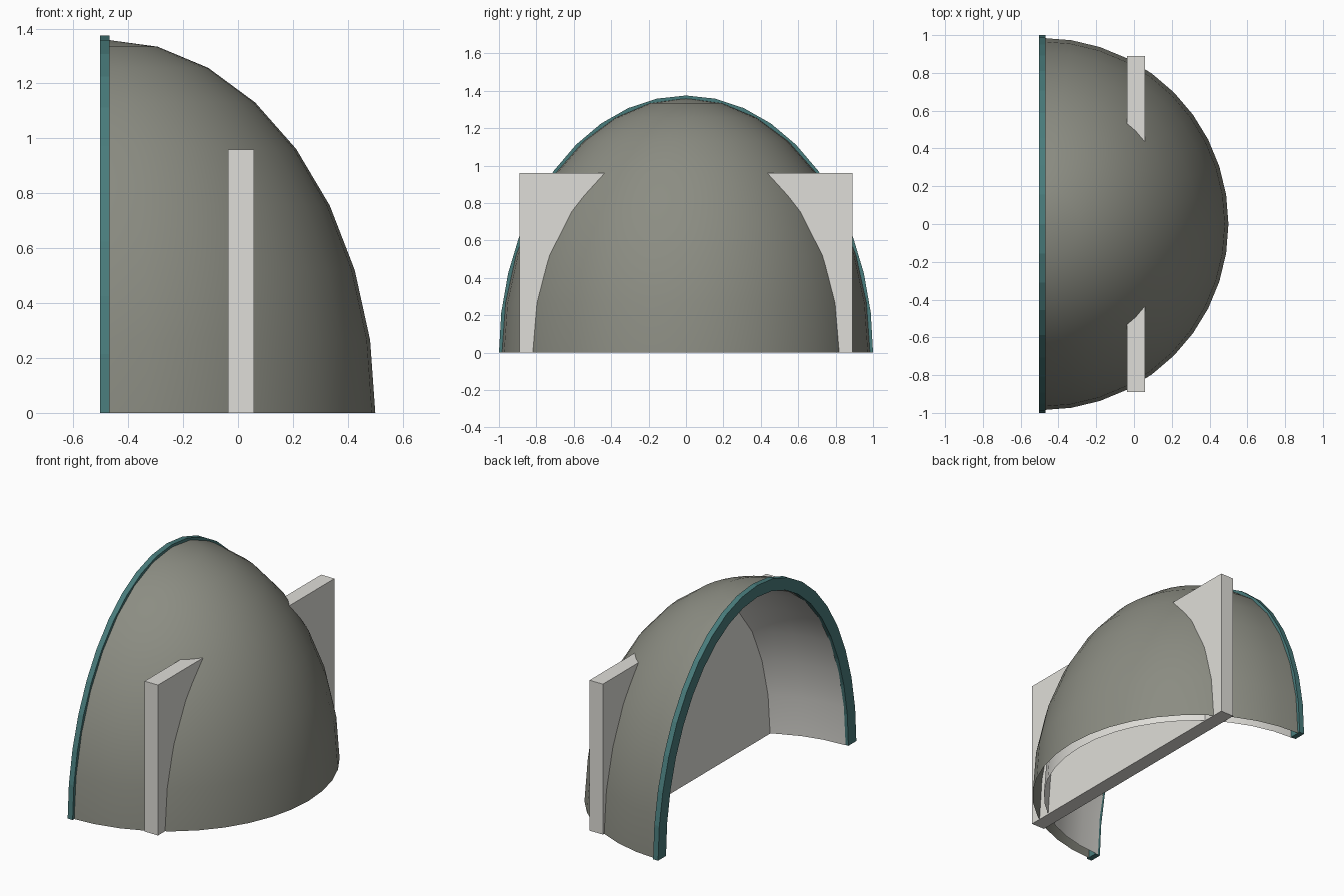
import bpy, bmesh, math

cube = bpy.data.objects.get("Cube")
if cube:
    bpy.data.objects.remove(cube, do_unlink=True)


def material(name, rgb):
    mat = bpy.data.materials.new(name)
    mat.use_nodes = True
    color = (*rgb, 1.0)
    mat.diffuse_color = color
    mat.node_tree.nodes["Principled BSDF"].inputs["Base Color"].default_value = color
    return mat


stone = material("warm grey", (0.26, 0.265, 0.225))
pale = material("pale grey", (0.74, 0.73, 0.69))
teal = material("teal", (0.066, 0.20, 0.20))


def add_object(name, bm, mat, smooth=False):
    mesh = bpy.data.meshes.new(name)
    for face in bm.faces:
        face.smooth = smooth
    bm.to_mesh(mesh)
    bm.free()
    mesh.materials.append(mat)
    obj = bpy.data.objects.new(name, mesh)
    bpy.context.collection.objects.link(obj)
    return obj


def quarter_shell(name, radius, height, mat, inward=False):
    """Quarter of a stretched sphere, open below and at its -x side."""
    bm = bmesh.new()
    bmesh.ops.create_uvsphere(bm, u_segments=40, v_segments=16, radius=1)
    outside = [v for v in bm.verts if v.co.x < -0.001 or v.co.z < -0.001]
    bmesh.ops.delete(bm, geom=outside, context='VERTS')
    for v in bm.verts:
        v.co = (v.co.x * radius - 0.485, v.co.y * radius, v.co.z * height)
    if inward:
        bmesh.ops.reverse_faces(bm, faces=bm.faces)
    return add_object(name, bm, mat, smooth=True)


# Dome skins
quarter_shell("outer_shell", 0.985, 1.36, stone)
quarter_shell("inner_shell", 0.917, 1.295, pale, inward=True)

# Arched rim around the opening
bm = bmesh.new()
steps = 20
sections = []
for i in range(steps + 1):
    a = math.pi * i / steps
    corners = [(-0.503, 1.0, 1.375), (-0.468, 1.0, 1.375),
               (-0.468, 0.92, 1.30), (-0.503, 0.92, 1.30)]
    sections.append([bm.verts.new((x, r * math.cos(a), h * math.sin(a)))
                     for x, r, h in corners])
for a, b in zip(sections, sections[1:]):
    for k in range(4):
        n = (k + 1) % 4
        bm.faces.new((a[k], a[n], b[n], b[k]))
bm.faces.new(sections[0])
bm.faces.new(sections[-1])
bmesh.ops.recalc_face_normals(bm, faces=bm.faces)
add_object("arched_rim", bm, teal)

# Cross wall through the dome
bm = bmesh.new()
bmesh.ops.create_cube(bm, size=1)
for v in bm.verts:
    v.co = (v.co.x * 0.094 + 0.011, v.co.y * 1.78, (v.co.z + 0.5) * 0.96)
add_object("cross_wall", bm, pale)
